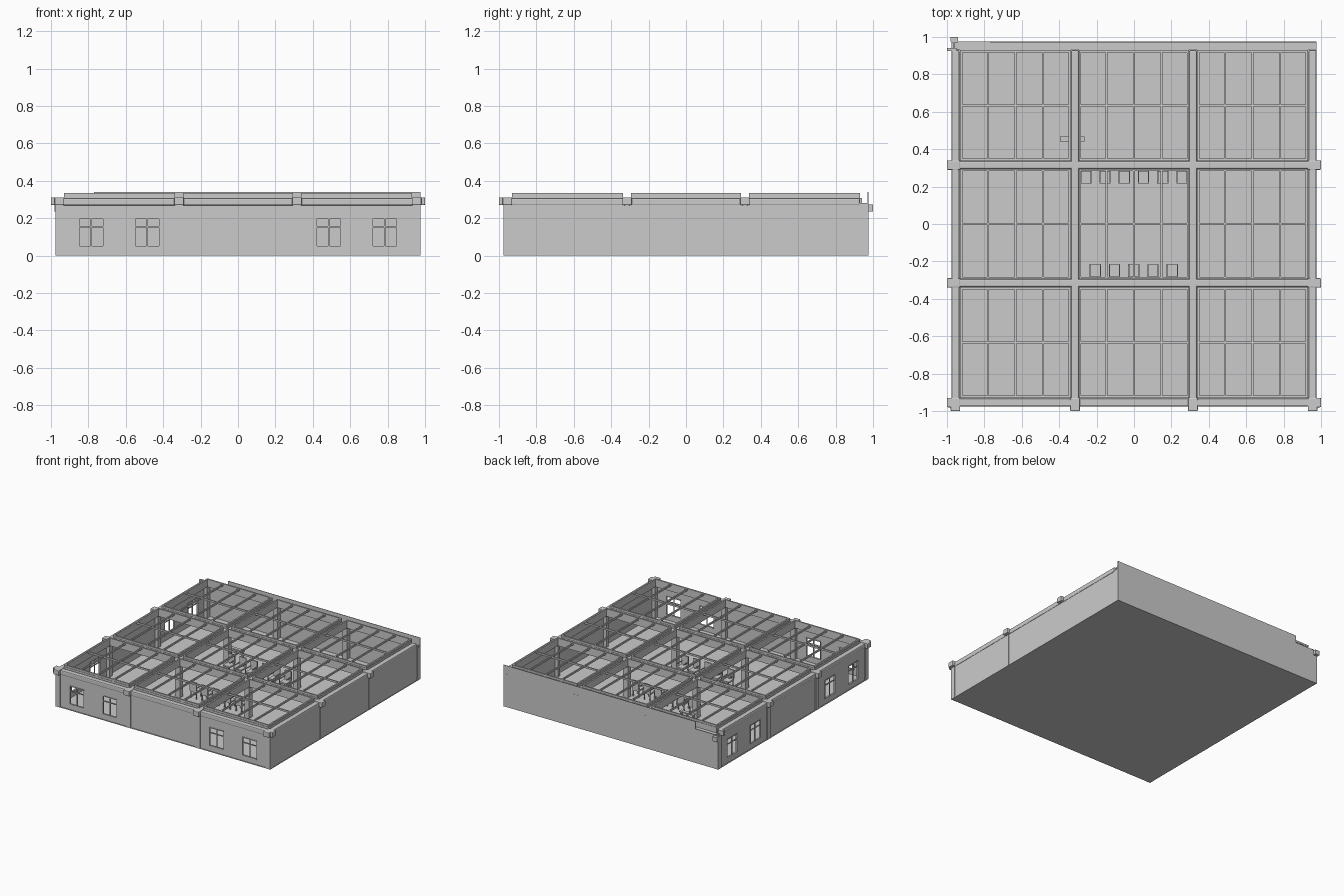
import bpy, bmesh
from mathutils import Matrix, Vector

cube = bpy.data.objects.get("Cube")
if cube:
    bpy.data.objects.remove(cube, do_unlink=True)

grey = bpy.data.materials.new("plaster_grey")
grey.use_nodes = True
COLOUR = (0.6, 0.6, 0.6, 1)
grey.diffuse_color = COLOUR
grey.node_tree.nodes["Principled BSDF"].inputs["Base Color"].default_value = COLOUR


def make(name, boxes, bevel=0):
    """One object from boxes given as ((x0, x1), (y0, y1), (z0, z1))."""
    bm = bmesh.new()
    for spans in boxes:
        mid = Vector([(a + b) / 2 for a, b in spans])
        size = [abs(b - a) for a, b in spans]
        bmesh.ops.create_cube(bm, size=1, matrix=Matrix.Translation(mid) @ Matrix.Diagonal((*size, 1)))
    mesh = bpy.data.meshes.new(name)
    bm.to_mesh(mesh)
    bm.free()
    mesh.materials.append(grey)
    ob = bpy.data.objects.new(name, mesh)
    bpy.context.collection.objects.link(ob)
    if bevel:
        mod = ob.modifiers.new("rounded_edges", "BEVEL")
        mod.width, mod.segments = bevel, 2
    return ob


def around(c, w):
    return (c - w / 2, c + w / 2)


def swap(boxes):
    """Turn boxes laid along x into boxes laid along y."""
    return [(b, a, c) for a, b, c in boxes]


WALL_TOP, BEAM = 0.28, (0.268, 0.308)
LINES = (-0.955, -0.315, 0.315, 0.955)
BAYS = ((-0.93, -0.338), (-0.295, 0.295), (0.338, 0.93))

# Floor and plain walls
make("floor", [((-0.975, 0.975), (-0.975, 0.975), (0, 0.004))])
make("back_wall", [((-0.77, 0.975), (0.971, 0.975), (0, 0.34)),
                   ((-0.975, -0.77), (0.971, 0.975), (0, WALL_TOP))])
make("left_wall", [((0.965, 0.972), (-0.965, 0.975), (0, WALL_TOP))])
make("back_ledge", [((-0.94, 0.975), (0.93, 0.972), (0.264, 0.272))])


# Walls with window openings and glazing bars
def window_wall(pos):
    depth, boxes, edge = around(pos, 0.008), [], -0.97
    sill, head = 0.048, 0.198
    for c in (-0.785, -0.485, 0.485, 0.785):
        a, b = around(c, 0.13)
        boxes += [((edge, a), depth, (0, WALL_TOP)),
                  ((a, b), depth, (0, sill)), ((a, b), depth, (head, WALL_TOP)),
                  (around(c, 0.007), depth, (sill, head)),
                  ((a, b), depth, around(0.155, 0.007))]
        for jamb in (a, b):
            boxes.append((around(jamb, 0.006), around(pos, 0.014), (sill, head)))
        for rail in (sill, head):
            boxes.append(((a, b), around(pos, 0.014), around(rail, 0.006)))
        edge = b
    return boxes + [((edge, 0.97), depth, (0, WALL_TOP))]


make("front_wall", window_wall(-0.965))
make("right_wall", swap(window_wall(-0.965)))

# Columns at every crossing of the structural lines
for i, x in enumerate(LINES):
    for j, y in enumerate(LINES):
        side = 0.02 if i == 3 and j in (1, 2) else 0.042
        make(f"column_{i}_{j}", [(around(x, 0.042), around(y, side), (0, 0.27))])

# Beams both ways, with projecting ends that act as brackets
for i, c in enumerate(LINES):
    if i < 3:
        make(f"cross_beam_{i}", [((-0.98, 0.98), around(c, 0.042), BEAM)], 0.008)
    make(f"long_beam_{i}", [(around(c, 0.042), (-0.98, 0.93), BEAM)], 0.008)
    make(f"front_bracket_{i}", [(around(c, 0.052), (-1, -0.93), (0.27, 0.312))], 0.005)
    if i < 3:
        make(f"side_brackets_{i}", [((s, s * 0.93), around(c, 0.05), (0.27, 0.312))
                                    for s in (-1, 1)], 0.005)
make("back_corner_bracket", [((-0.98, -0.942), (0.975, 1), (0.235, 0.272)),
                             ((-1, -0.95), (0.925, 0.942), (0.27, 0.308))])


# Open roof lights: a kerb and a raised grid of glazing bars in each bay
def ring(xs, ys, zs, w):
    (a, b), (c, d) = xs, ys
    return [((a, a + w), ys, zs), ((b - w, b), ys, zs),
            ((a + w, b - w), (c, c + w), zs), ((a + w, b - w), (d - w, d), zs)]


for i, xs in enumerate(BAYS):
    for j, ys in enumerate(BAYS):
        make(f"roof_kerb_{i}_{j}", ring(xs, ys, (0.27, 0.318), 0.008))
        bars = ring(xs, ys, (0.32, 0.335), 0.012)
        for k in (1, 2, 3):
            x = xs[0] + (xs[1] - xs[0]) * k / 4
            bars.append((around(x, 0.01), ys, (0.318, 0.332)))
        bars.append((xs, around(sum(ys) / 2, 0.01), (0.32, 0.334)))
        make(f"roof_frame_{i}_{j}", bars)


# Chairs in two facing rows in the middle bay
def chair(name, x, y, facing):
    back = y - facing * 0.034
    boxes = [(around(x, 0.06), around(y, 0.07), (0.055, 0.067)),
             (around(x, 0.06), around(back, 0.01), (0.067, 0.14))]
    for sx in (-1, 1):
        for sy in (-1, 1):
            boxes.append((around(x + sx * 0.025, 0.007), around(y + sy * 0.03, 0.007), (0.004, 0.055)))
        boxes.append((around(x + sx * 0.027, 0.006), around(y, 0.06), (0.09, 0.096)))
    make(name, boxes)


for row, count, start, y, facing in (("back", 6, -0.258, 0.252, -1), ("front", 5, -0.207, -0.25, 1)):
    for k in range(count):
        chair(f"{row}_chair_{k}", start + k * 0.103, y, facing)

# Small shelf bench beside an inner column line
bench = [((-0.395, -0.265), (0.44, 0.468), (0.09, 0.1))]
bench += [(around(x, 0.01), (0.442, 0.466), (0.004, 0.09)) for x in (-0.385, -0.275)]
make("bench", bench)
